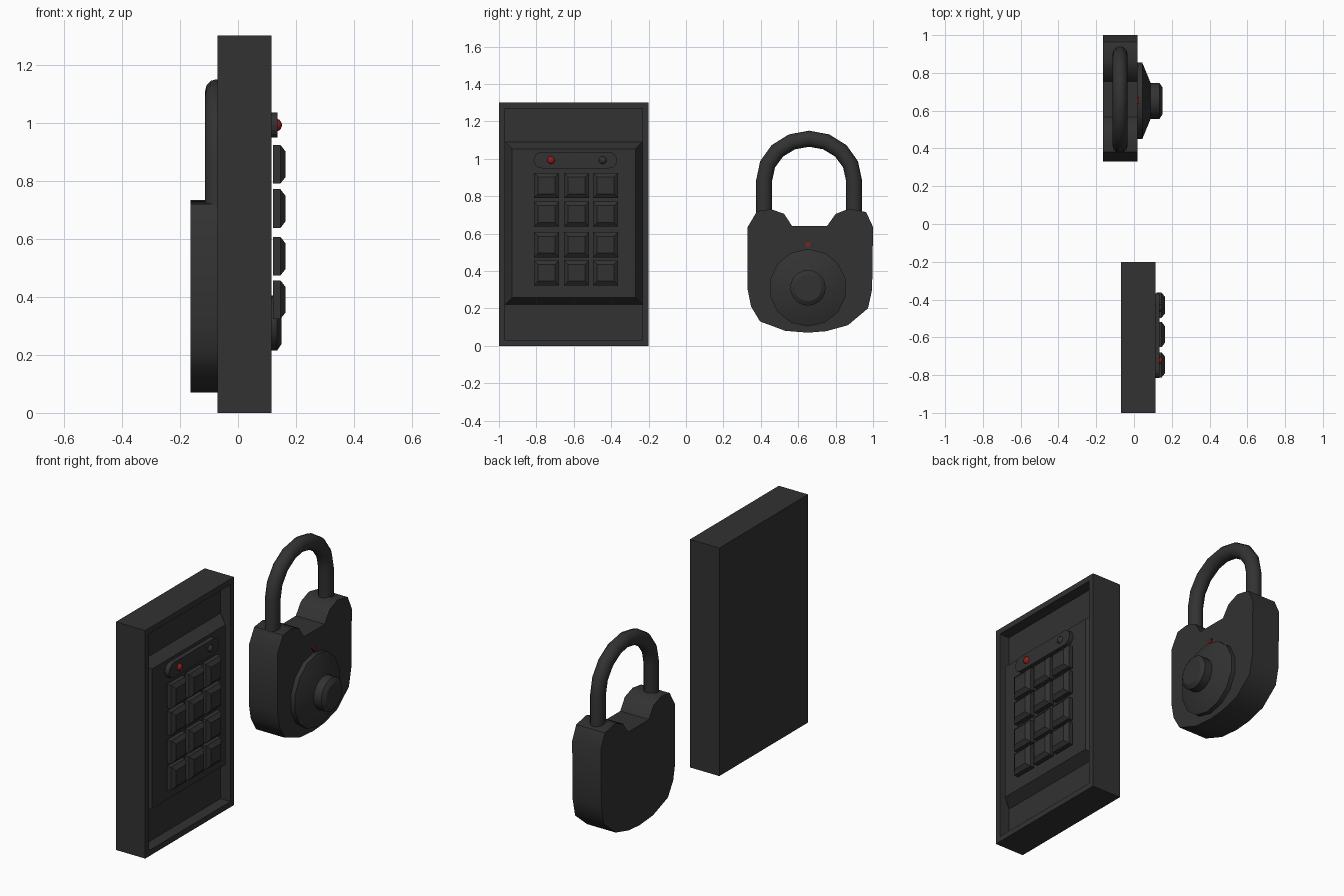
import bpy, bmesh, math

if "Cube" in bpy.data.objects:
    bpy.data.objects.remove(bpy.data.objects["Cube"])


def material(name, rgb):
    m = bpy.data.materials.new(name)
    m.diffuse_color = (*rgb, 1)
    m.use_nodes = True
    m.node_tree.nodes["Principled BSDF"].inputs["Base Color"].default_value = m.diffuse_color
    return m


BLACK = material("charcoal", (0.032, 0.032, 0.032))
RED = material("indicator red", (0.30, 0.012, 0.01))


def loft(name, rings, mat=BLACK, smooth=None):
    """Skin equal-length rings of (x, y, z) points and cap both ends."""
    bm = bmesh.new()
    vs = [[bm.verts.new(p) for p in r] for r in rings]
    n = len(vs[0])
    for a, b in zip(vs, vs[1:]):
        for i in range(n):
            j = (i + 1) % n
            bm.faces.new((a[i], a[j], b[j], b[i]))
    bm.faces.new(vs[0][::-1])
    bm.faces.new(vs[-1])
    bmesh.ops.recalc_face_normals(bm, faces=bm.faces)
    me = bpy.data.meshes.new(name)
    bm.to_mesh(me)
    bm.free()
    me.materials.append(mat)
    ob = bpy.data.objects.new(name, me)
    bpy.context.collection.objects.link(ob)
    if smooth:
        bpy.ops.object.select_all(action='DESELECT')
        ob.select_set(True)
        bpy.context.view_layer.objects.active = ob
        bpy.ops.object.shade_smooth_by_angle(angle=math.radians(smooth))
    return ob


def rect(x, y0, y1, z0, z1, inset=0):
    y0, y1, z0, z1 = y0 + inset, y1 - inset, z0 + inset, z1 - inset
    return [(x, y0, z0), (x, y1, z0), (x, y1, z1), (x, y0, z1)]


def disc(x, y, z, r, n):
    return [(x, y + r * math.sin(2 * math.pi * i / n),
             z + r * math.cos(2 * math.pi * i / n)) for i in range(n)]


# Keypad housing: a box with a recessed front inside a thin rim
box = (-1.0, -0.2, 0.0, 1.3)
loft("keypad_housing", [rect(-0.07, *box), rect(0.115, *box),
                        rect(0.115, *box, 0.032), rect(0.052, *box, 0.032)])

# Raised panel with sloped sides behind the keys
panel = (-0.968, -0.232, 0.22, 1.09)
loft("key_panel", [rect(0.051, *panel), rect(0.11, *panel, 0.037)])

# Twelve chamfered keys
for row, z in enumerate((0.857, 0.704, 0.54, 0.39)):
    for col, y in enumerate((-0.746, -0.585, -0.43)):
        k = (y - 0.067, y + 0.067, z - 0.067, z + 0.067)
        loft(f"key_{row}_{col}", [rect(0.12, *k), rect(0.146, *k),
                                  rect(0.163, *k, 0.022)])


# Indicator plate with rounded ends, and its two lamps
def stadium(x):
    pts = []
    for cy, start in ((-0.412, -90), (-0.772, 90)):
        for i in range(9):
            a = math.radians(start + i * 22.5)
            pts.append((x, cy + 0.043 * math.cos(a), 0.992 + 0.043 * math.sin(a)))
    return pts


loft("indicator_plate", [stadium(0.109), stadium(0.136)])
for name, y, mat in (("red_lamp", -0.722, RED), ("dark_lamp", -0.445, BLACK)):
    loft(name, [disc(0.134 + h, y, 0.992, r, 12) for h, r in
                ((0, 0.021), (0.008, 0.019), (0.014, 0.012), (0.017, 0.004))],
         mat, 60)

# Padlock body: outline extruded along x
outline = [(0.33, 0.635), (0.38, 0.72), (0.455, 0.73), (0.525, 0.705),
           (0.567, 0.64), (0.754, 0.64), (0.80, 0.705), (0.872, 0.733),
           (0.963, 0.715), (1.0, 0.635), (0.995, 0.30), (0.973, 0.20),
           (0.866, 0.11), (0.75, 0.078), (0.652, 0.07), (0.53, 0.08),
           (0.396, 0.13), (0.348, 0.21), (0.33, 0.30)]
loft("padlock_body", [[(x, y, z) for y, z in outline] for x in (-0.163, 0.018)],
     smooth=40)

# Shackle: round bar swept up, over the arch and down
CY, CZ, RY, RZ, BAR = 0.658, 0.885, 0.24, 0.222, 0.043
path = [(CY - RY, 0.64, math.pi)]
for i in range(9):
    a = math.pi * (1 - i / 8)
    path.append((CY + RY * math.cos(a), CZ + RZ * math.sin(a), a))
path.append((CY + RY, 0.64, 0))
loft("shackle", [[(-0.074 + 0.04 * math.sin(2 * math.pi * k / 12),
                   y + BAR * math.cos(2 * math.pi * k / 12) * math.cos(a),
                   z + BAR * math.cos(2 * math.pi * k / 12) * math.sin(a))
                  for k in range(12)] for y, z, a in path], smooth=40)

# Dial: faceted flange and cone, with a chamfered knob on top
DY, DZ = 0.652, 0.31
loft("dial_base", [disc(0.015, DY, DZ, 0.207, 14), disc(0.044, DY, DZ, 0.207, 14),
                   disc(0.087, DY, DZ, 0.10, 14)], smooth=30)
loft("dial_knob", [disc(0.08, DY, DZ, 0.095, 20), disc(0.135, DY, DZ, 0.095, 20),
                   disc(0.15, DY, DZ, 0.072, 20)], smooth=30)

# Red triangular pointer above the dial
loft("dial_pointer", [[(x, DY - 0.018, 0.55), (x, DY + 0.018, 0.55), (x, DY, 0.525)]
                      for x in (0.017, 0.026)], RED)
